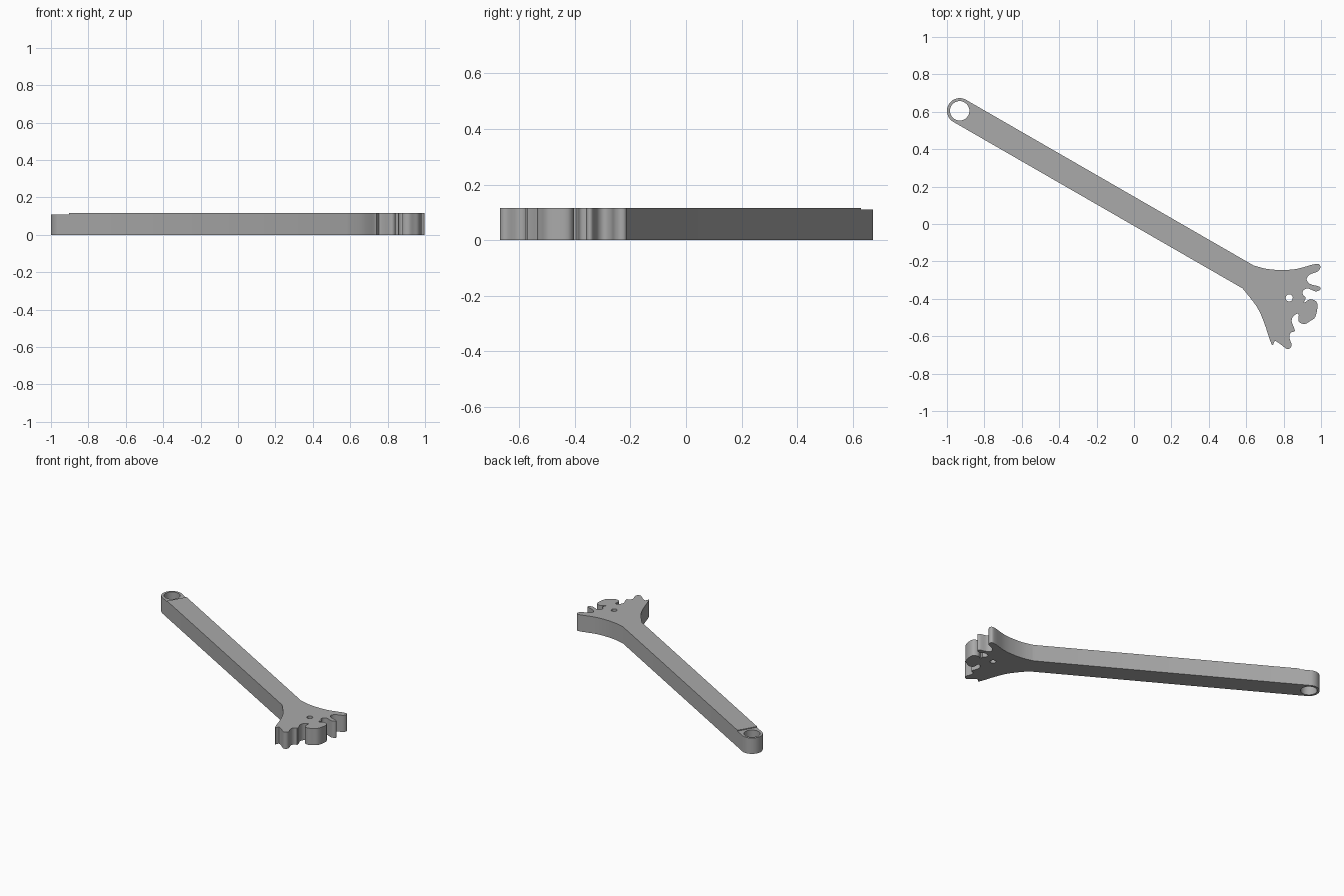
import bpy
import bmesh
import math
from mathutils import Vector

if "Cube" in bpy.data.objects:
    bpy.data.objects.remove(bpy.data.objects["Cube"], do_unlink=True)

HEIGHT, END_HEIGHT = 0.116, 0.11
RADIUS = 0.068
along = Vector((math.cos(math.radians(-30)), math.sin(math.radians(-30))))
across = Vector((-along.y, along.x))
ring = Vector((-0.932, 0.605))
seam = ring + along * 0.071

metal = bpy.data.materials.new("grey metal")
metal.use_nodes = True
colour = (0.4, 0.4, 0.4, 1)
metal.diffuse_color = colour
metal.node_tree.nodes["Principled BSDF"].inputs["Base Color"].default_value = colour


def circle(centre, radius, start=0.0, sweep=math.tau, steps=40):
    return [centre + radius * Vector((math.cos(start + sweep * i / steps),
                                      math.sin(start + sweep * i / steps)))
            for i in range(steps)]


def smooth_path(points, steps=4):
    """Rounded open path passing through all the points."""
    path = []
    last = len(points) - 1
    for i in range(last):
        a, b, c, d = (points[min(max(j, 0), last)] for j in range(i - 1, i + 3))
        for s in range(steps):
            t = s / steps
            path.append(0.5 * (2 * b + (c - a) * t + (2 * a - 5 * b + 4 * c - d) * t ** 2
                               + (3 * b - a - 3 * c + d) * t ** 3))
    return path + [points[last]]


def plate(name, outlines, height):
    """Solid flat plate from an outer outline followed by its holes."""
    curve = bpy.data.curves.new(name + "_profile", "CURVE")
    curve.dimensions = "2D"
    curve.fill_mode = "BOTH"
    curve.extrude = height / 2
    for outline in outlines:
        spline = curve.splines.new("POLY")
        spline.points.add(len(outline) - 1)
        for point, co in zip(spline.points, outline):
            point.co = (co.x, co.y, 0, 1)
        spline.use_cyclic_u = True
    helper = bpy.data.objects.new(name + "_profile", curve)
    bpy.context.collection.objects.link(helper)
    bpy.context.view_layer.update()
    depsgraph = bpy.context.evaluated_depsgraph_get()
    mesh = bpy.data.meshes.new_from_object(helper.evaluated_get(depsgraph))
    bpy.data.objects.remove(helper, do_unlink=True)

    bm = bmesh.new()
    bm.from_mesh(mesh)
    bmesh.ops.translate(bm, verts=bm.verts, vec=(0, 0, height / 2))
    bmesh.ops.remove_doubles(bm, verts=bm.verts, dist=0.0002)
    bmesh.ops.recalc_face_normals(bm, faces=bm.faces)
    bm.to_mesh(mesh)
    bm.free()
    mesh.name = name
    mesh.materials.clear()
    mesh.materials.append(metal)
    obj = bpy.data.objects.new(name, mesh)
    bpy.context.collection.objects.link(obj)
    bpy.ops.object.select_all(action="DESELECT")
    obj.select_set(True)
    bpy.context.view_layer.objects.active = obj
    bpy.ops.object.shade_smooth_by_angle(angle=math.radians(35))
    return obj


# Notched head, from the upper shoulder clockwise to the lower one (hundredths)
head = [
    (64, -22.2), (71, -24), (79, -24.6), (87, -24), (96, -21.6), (99, -21.6),
    (99.6, -23.5), (98, -25.5), (94, -27), (92.3, -29.5), (94, -32), (99, -33.5),
    (99.5, -35.2), (97, -36), (93, -34.5), (90.5, -35.5), (90.3, -37.8),
    (91.8, -39.5), (91, -42), (94.5, -40.2), (98, -42.5), (97, -49.5),
    (94, -52), (91, -53.5), (88, -52), (88, -48), (85.5, -49),
    (84.3, -52), (86, -57), (84, -58), (83, -60.5), (84.3, -65), (82, -66.9),
    (78, -64), (75.3, -62.6), (73.6, -64.4), (69.5, -52.5), (65.5, -44),
    (58, -34.4),
]
head_path = smooth_path([Vector(p) / 100 for p in head])

# Shaft and head as one plate, with the small pin hole
plate("shaft_and_head",
      [[seam + across * RADIUS] + head_path + [seam - across * RADIUS],
       circle(Vector((0.83, -0.395)), 0.019, steps=24)], HEIGHT)

# Slightly lower hanging end with its round eye
back = math.atan2(across.y, across.x)
end = circle(ring, RADIUS, back, math.pi) + [ring - across * RADIUS]
plate("hanging_end",
      [end + [seam - across * RADIUS, seam + across * RADIUS],
       circle(ring, 0.052)], END_HEIGHT)
